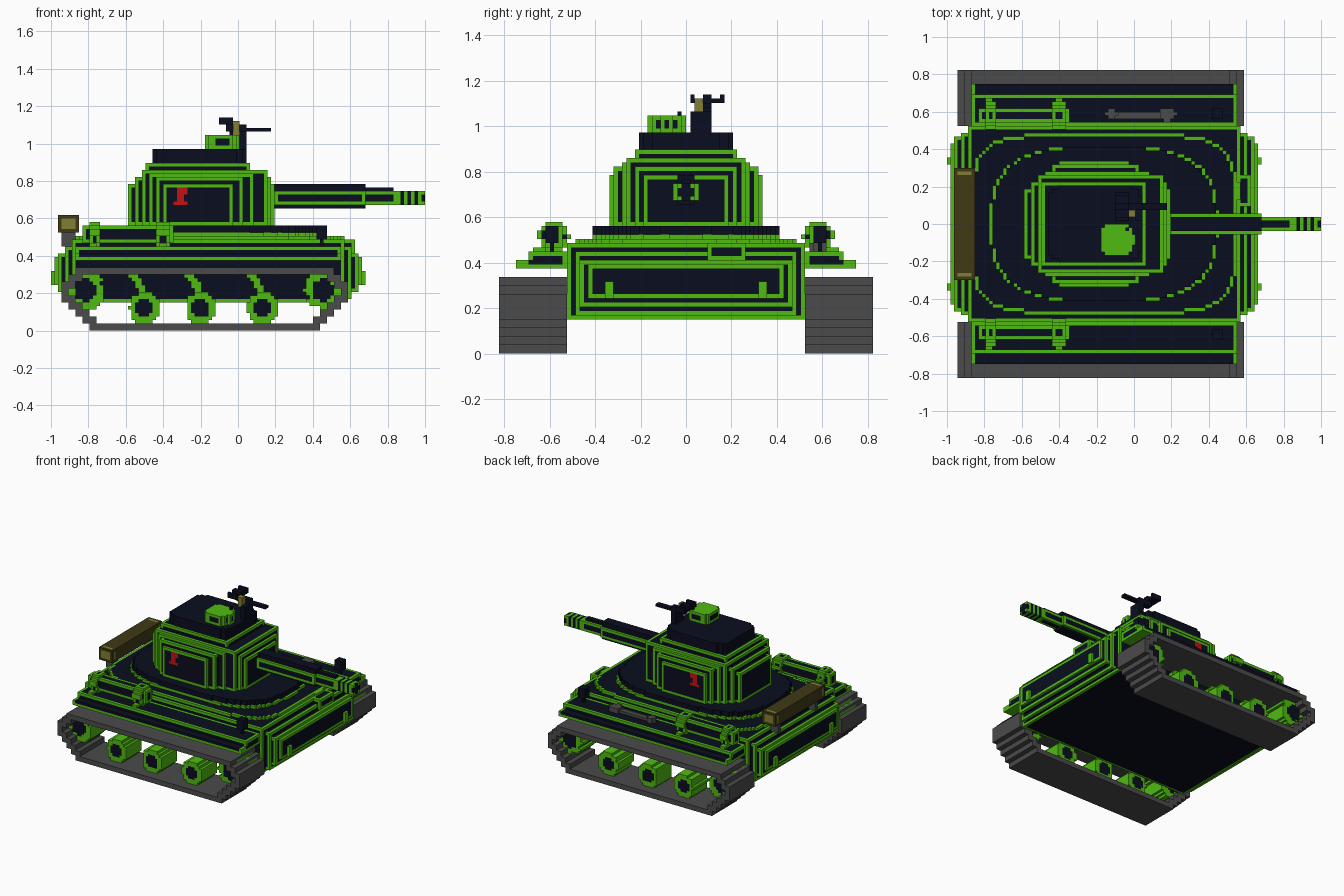
import bpy, math

if "Cube" in bpy.data.objects:
    bpy.data.objects.remove(bpy.data.objects["Cube"], do_unlink=True)

V = 2 / 107          # size of one block
MID = -0.16          # middle of the hull along x


def material(name, rgb):
    m = bpy.data.materials.new(name)
    m.use_nodes = True
    m.diffuse_color = (*rgb, 1)
    m.node_tree.nodes["Principled BSDF"].inputs["Base Color"].default_value = (*rgb, 1)
    return m


NAVY, GREEN, GRAY, RED, BARK, OLIVE = range(6)
MATS = [material("dark navy", (0.003, 0.004, 0.013)),
        material("bright green", (0.08, 0.50, 0.006)),
        material("track gray", (0.07, 0.07, 0.07)),
        material("signal red", (0.55, 0.006, 0.006)),
        material("dark bark", (0.05, 0.042, 0.007)),
        material("olive wood", (0.23, 0.21, 0.035))]


def centre(c):
    return (-1 + (c[0] + .5) * V, (c[1] + .5) * V, (c[2] + .5) * V)


def box(x0, x1, y0, y1, z0, z1):
    """Set of block cells filling a box."""
    r = lambda a, b: range(round(a / V), max(round(b / V), round(a / V) + 1))
    return {(i, j, k) for i in r(x0 + 1, x1 + 1) for j in r(y0, y1) for k in r(z0, z1)}


def rod(axis, lo, hi, c1, c2, r1, r2, n=2):
    """Stepped round or rounded-square prism along an axis."""
    b = [(c1 - r1, c1 + r1), (c2 - r2, c2 + r2)]
    b.insert(axis, (lo, hi))
    u, w = [a for a in range(3) if a != axis]
    return {c for c in box(*b[0], *b[1], *b[2])
            if abs((centre(c)[u] - c1) / r1) ** n + abs((centre(c)[w] - c2) / r2) ** n <= 1}


def mirror(cells):
    return cells | {(i, -1 - j, k) for i, j, k in cells}


def trim(p, axes):
    """Blocks on an outer edge are green, flat areas are navy."""
    return GREEN if axes > 1 else NAVY


def plain(index):
    return lambda p, axes: index


def build(name, cells, rule):
    """Skin the outside of a set of cells, joining equal faces into strips."""
    runs = {}
    for c in cells:
        open_faces = []
        for a in range(3):
            for s in (0, 1):
                q = list(c)
                q[a] += 2 * s - 1
                if tuple(q) not in cells:
                    open_faces.append((a, s))
        if not open_faces:
            continue
        mat = rule(centre(c), len({a for a, s in open_faces}))
        for a, s in open_faces:
            r, w = [(1, 2), (0, 2), (0, 1)][a]
            runs.setdefault((a, s, mat, c[a] + s, c[w]), []).append(c[r])
    verts, faces, mats = {}, [], []
    for (a, s, mat, plane, w0), line in runs.items():
        r, w = [(1, 2), (0, 2), (0, 1)][a]
        line.sort()
        start = prev = line[0]
        for t in line[1:] + [10 ** 6]:
            if t == prev + 1:
                prev = t
                continue
            quad = []
            for rr, ww in ((start, w0), (prev + 1, w0), (prev + 1, w0 + 1), (start, w0 + 1)):
                p = [0, 0, 0]
                p[a], p[r], p[w] = plane, rr, ww
                quad.append(verts.setdefault(tuple(p), len(verts)))
            faces.append(quad if (s == 1) != (a == 1) else quad[::-1])
            mats.append(mat)
            start = prev = t
    me = bpy.data.meshes.new(name)
    me.from_pydata([(-1 + i * V, j * V, k * V) for i, j, k in verts], [], faces)
    used = sorted(set(mats))
    for m in used:
        me.materials.append(MATS[m])
    for f, m in zip(me.polygons, mats):
        f.material_index = used.index(m)
    ob = bpy.data.objects.new(name, me)
    bpy.context.collection.objects.link(ob)
    return ob


# Hull: stepped plates growing toward the nose and the tail
hull = set()
for half, hy, z0, z1 in ((.725, .525, .155, .486), (.765, .49, .175, .455),
                         (.80, .465, .20, .42), (.82, .43, .235, .39)):
    hull |= box(MID - half, MID + half, -hy, hy, z0, z1)
build("hull", hull, trim)
hooks = box(.64, .68, .31, .35, .24, .31) | box(.64, .66, .29, .37, .235, .26)
hooks |= {(2 * round((MID + 1) / V) - 1 - i, j, k) for i, j, k in hooks}
build("tow_hooks", mirror(hooks), plain(GREEN))
build("nose_hatch", box(.56, .62, .10, .255, .42, .486) | box(.54, .57, .14, .22, .486, .51), trim)

# Deck: rounded lower slab with a trim ring around the raised slab
deck = rod(2, .486, .505, MID, 0, .71, .485, 5) | rod(2, .505, .523, MID, 0, .61, .42, 3)
build("deck", deck, trim)
build("raised_deck", rod(2, .523, .561, MID, 0, .595, .41, 3), plain(NAVY))

# Fenders
fender = box(-.87, .55, .525, .745, .374, .411) | box(-.87, .55, .525, .69, .411, .449)


def fender_rule(p, axes):
    if p[2] < .393:
        return GREEN
    return NAVY if p[2] < .411 and -.85 < p[0] < .53 else trim(p, axes)


build("fenders", mirror(fender), fender_rule)

# Tracks: a hollow stepped loop, two blocks thick
solid = set()
for row, cut in enumerate((8, 6, 4, 2, 0, 0, 0, 2, 4)):
    solid |= box(-.953 + cut * V, .585 - cut * V, .525, .822, 2 * row * V, 2 * row * V + 2 * V)
core = {c for c in solid if all((c[0] + dx, c[1], c[2] + dz) in solid
                                for dx in (-2, 0, 2) for dz in (-2, 0, 2))}
build("tracks", mirror(solid - core), plain(GRAY))

# Wheels and suspension arms
for name, x, z, r in (("rear_wheel", -.815, .215, .10), ("front_wheel", .455, .215, .10),
                      ("road_wheel_1", -.50, .12, .08), ("road_wheel_2", -.20, .12, .08),
                      ("road_wheel_3", .135, .12, .08)):
    def wheel_rule(p, axes, x=x, z=z, r=r):
        d = math.hypot(p[0] - x, p[2] - z)
        return NAVY if d < r * .6 else GREEN
    cells = rod(1, .56, .75, x, z, r, r, 2.6)
    if r > .09:
        for dx, dz in ((1, 0), (-1, 0), (0, 1), (0, -1)):
            tx, tz = x + dx * .09, z + dz * .09
            cells -= box(tx + dz * .035 - .01, tx + dz * .035 + .01, .5, .8,
                         tz + dx * .035 - .01, tz + dx * .035 + .01)
    else:
        for s in range(5):
            ax = x - .015 * s
            cells |= box(ax - .025, ax + .025, .525, .56, .18 + s * .025, .21 + s * .025)
    build(name + "_pair", mirror(cells), wheel_rule)

# Turret: nested blocks give the stepped corners
turret = set()
for x0, x1, hy, top in ((-.40, -.02, .335, .785), (-.44, .03, .315, .82), (-.475, .08, .28, .84),
                        (-.51, .15, .26, .86), (-.55, .17, .225, .825), (-.585, .19, .185, .785),
                        (-.49, .07, .225, .895)):
    turret |= box(x0, x1, -hy, hy, .561, top)


def turret_rule(p, axes):
    x, y, z = p
    dx = abs(x + .305)
    if abs(y) > .31 and .68 < z < .775 and dx < .04:
        if z < .70 or dx < .014 or (z > .735 and dx < .03):
            return RED
    return trim(p, axes)


build("turret", turret, turret_rule)
build("turret_roof", rod(2, .895, .972, -.21, 0, .255, .205, 6), plain(NAVY))

# Main gun
build("gun_core", box(.19, .68, -.035, .035, .645, .785) | box(.68, .84, -.02, .02, .673, .767),
      plain(NAVY))
build("gun_sleeve", box(.19, .47, -.065, .065, .673, .748) | box(.47, .68, -.055, .055, .673, .748)
      | box(.68, .85, -.037, .037, .673, .748), trim)
build("muzzle", box(.85, 1, -.037, .037, .673, .748),
      lambda p, axes: GREEN if axes > 2 or int((1 - p[0]) / V) % 2 else NAVY)


# Commander's cupola with dark vision slots
def cupola_rule(p, axes):
    dx, dy = abs(p[0] + .088), abs(p[1] + .083)
    slot = .99 < p[2] < 1.03 and min(dx, dy) < .04 and axes == 1
    return NAVY if slot else GREEN


build("cupola", rod(2, .972, 1.047, -.088, -.083, .09, .09, 3), cupola_rule)
build("cupola_sight", box(-.05, -.02, -.04, -.02, 1.047, 1.07), plain(NAVY))

# Roof machine gun
mg = box(0, .055, .02, .11, .972, 1.06) | box(-.01, .03, .075, .11, 1.06, 1.10)
mg |= box(-.06, .05, .075, .11, 1.07, 1.10) | box(.03, .17, .075, .11, 1.07, 1.09)
mg |= box(-.10, -.03, .02, .165, 1.10, 1.14) - box(-.2, .2, .04, .075, 1.115, 1.13) \
    - box(-.2, .2, .11, .145, 1.115, 1.13)
build("machine_gun", mg, plain(NAVY))
build("ammo_box", box(-.03, 0, .038, .075, 1.05, 1.125), plain(OLIVE))

# Fender canisters with brackets
can = rod(0, -.83, -.35, .58, .515, .045, .045, 2.5)
for x in (-.77, -.40):
    can |= rod(0, x - .03, x + .03, .58, .515, .066, .066, 2.5) | box(x - .02, x + .02, .535, .68, .449, .47)
build("fender_canisters", mirror(can),
      lambda p, axes: NAVY if math.hypot(abs(p[1]) - .58, p[2] - .515) < .025 else trim(p, axes))

# Headlights
lamp = box(.42, .47, .56, .61, .486, .565) | box(.435, .455, .575, .595, .449, .486)
build("headlights", mirror(lamp), plain(NAVY))

# Wrench-like tool on the left fender
tool = box(-.13, .2, .57, .60, .449, .468) | rod(2, .449, .487, .18, .585, .045, .04) \
    | rod(2, .449, .487, -.12, .585, .03, .03)
build("fender_tool", tool, plain(GRAY))

# Log carried on the tail
build("log", rod(0 + 1, -.29, .29, -.909, .565, .055, .05, 6),
      lambda p, axes: OLIVE if abs(p[1]) > .27 and axes == 1 else BARK)
build("log_rack", mirror(box(-.935, -.87, .20, .25, .455, .52)), plain(GRAY))
